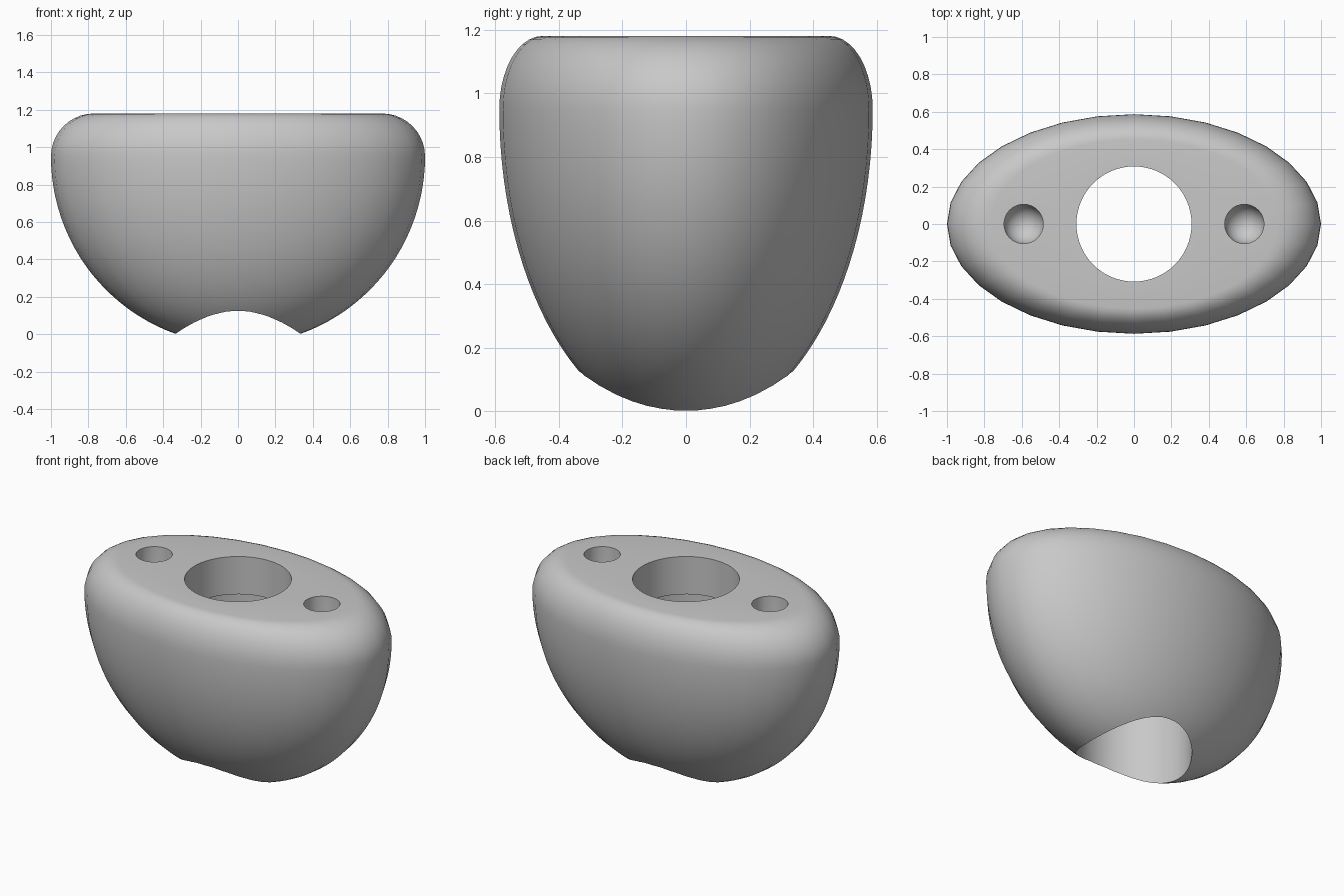
import bpy
import bmesh
from math import sin, cos, pi, radians

cube = bpy.data.objects.get("Cube")
if cube:
    bpy.data.objects.remove(cube, do_unlink=True)

grey = bpy.data.materials.new("plain grey")
grey.use_nodes = True
colour = (0.58, 0.58, 0.58, 1)
grey.diffuse_color = colour
grey.node_tree.nodes["Principled BSDF"].inputs["Base Color"].default_value = colour


def lathe(name, profile, segments, y_scale=1.0, x=0.0):
    """Turn a bottom-to-top (radius, height) profile around z; it starts and ends on the axis."""
    bm = bmesh.new()
    rings = []
    for r, z in profile[1:-1]:
        rings.append([bm.verts.new((x + r * cos(2 * pi * i / segments),
                                    r * sin(2 * pi * i / segments) * y_scale, z))
                      for i in range(segments)])
    bottom = bm.verts.new((x, 0, profile[0][1]))
    top = bm.verts.new((x, 0, profile[-1][1]))
    for i in range(segments):
        j = (i + 1) % segments
        bm.faces.new((bottom, rings[0][j], rings[0][i]))
        bm.faces.new((top, rings[-1][i], rings[-1][j]))
        for low, high in zip(rings, rings[1:]):
            bm.faces.new((low[i], low[j], high[j], high[i]))
    bmesh.ops.recalc_face_normals(bm, faces=bm.faces)
    mesh = bpy.data.meshes.new(name)
    bm.to_mesh(mesh)
    bm.free()
    mesh.materials.append(grey)
    obj = bpy.data.objects.new(name, mesh)
    bpy.context.collection.objects.link(obj)
    return obj


WAIST, TOP, DEPTH = 0.95, 1.18, 1.006   # widest height, flat top, bowl depth
FILLET = 0.23

# Oval body: deep bowl below the waist, rounded shoulder and flat top above it
bowl = [(sin(t), WAIST - DEPTH * cos(t)) for t in (pi / 2 * i / 28 for i in range(29))]
shoulder = [(1 - FILLET * (1 - cos(t)), WAIST + (TOP - WAIST) * sin(t))
            for t in (pi / 2 * i / 10 for i in range(1, 11))]
body = lathe("body", bowl + shoulder + [(0, TOP)], 32, y_scale=0.587)

# Central through bore, slightly wider below the top lip
cutters = [lathe("bore_cutter", [(0, -0.3), (0.334, -0.3), (0.334, 0.94),
                                 (0.308, 0.94), (0.308, 1.4), (0, 1.4)], 64)]

# Two blind holes with rounded bottoms
HOLE = 0.105
round_end = [(HOLE * sin(t), 1.0 - HOLE * cos(t)) for t in (pi / 2 * i / 8 for i in range(9))]
for side, x in (("left", 0.59), ("right", -0.59)):
    cutters.append(lathe(side + "_hole_cutter",
                         round_end + [(HOLE, 1.4), (0, 1.4)], 32, x=x))

bpy.ops.object.select_all(action="DESELECT")
bpy.context.view_layer.objects.active = body
body.select_set(True)
for cutter in cutters:
    cutter.hide_render = True
    cut = body.modifiers.new(cutter.name, "BOOLEAN")
    cut.operation = "DIFFERENCE"
    cut.solver = "EXACT"
    cut.object = cutter
    bpy.ops.object.modifier_apply(modifier=cut.name)
    bpy.data.objects.remove(cutter, do_unlink=True)

bpy.ops.object.shade_smooth_by_angle(angle=radians(30))
